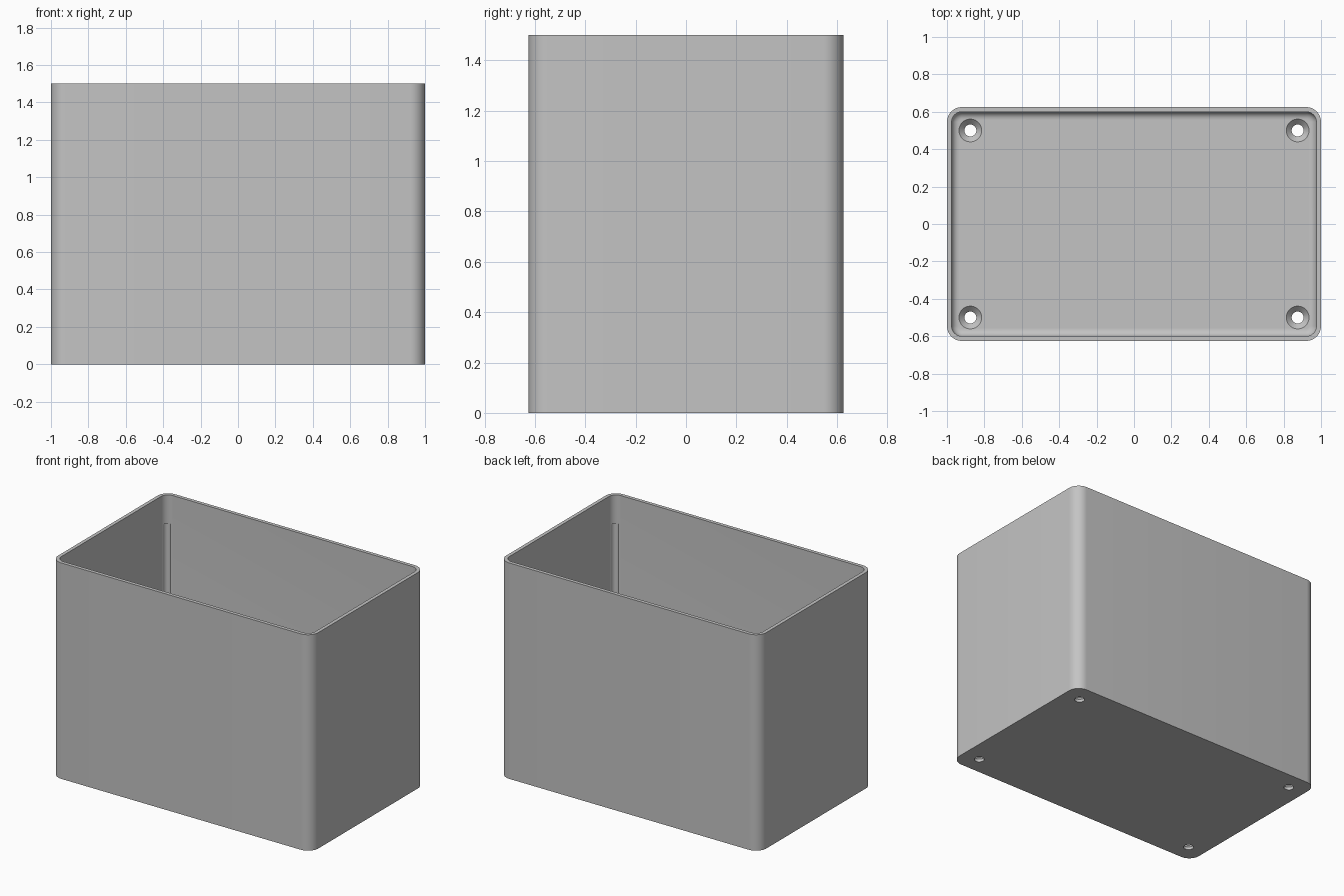
import bpy, bmesh, math

if "Cube" in bpy.data.objects:
    bpy.data.objects.remove(bpy.data.objects["Cube"], do_unlink=True)

HALF_X, HALF_Y, HEIGHT = 1.0, 0.625, 1.5
RADIUS, WALL, FLOOR, FILLET = 0.08, 0.025, 0.05, 0.04
CORNER_STEPS, FILLET_STEPS = 12, 8

grey = bpy.data.materials.new("plain grey")
grey.use_nodes = True
colour = (0.55, 0.55, 0.55, 1)
grey.diffuse_color = colour
grey.node_tree.nodes["Principled BSDF"].inputs["Base Color"].default_value = colour


def make_object(name, bm):
    bmesh.ops.recalc_face_normals(bm, faces=bm.faces)
    mesh = bpy.data.meshes.new(name)
    bm.to_mesh(mesh)
    bm.free()
    mesh.materials.append(grey)
    obj = bpy.data.objects.new(name, mesh)
    bpy.context.collection.objects.link(obj)
    return obj


def rounded_ring(bm, inset, z):
    """Rounded rectangle, moved inward by inset."""
    r, verts = RADIUS - inset, []
    for quarter, (sx, sy) in enumerate([(1, 1), (-1, 1), (-1, -1), (1, -1)]):
        for i in range(CORNER_STEPS + 1):
            a = (quarter + i / CORNER_STEPS) * math.pi / 2
            verts.append(bm.verts.new((sx * (HALF_X - RADIUS) + r * math.cos(a),
                                       sy * (HALF_Y - RADIUS) + r * math.sin(a), z)))
    return verts


def loft(bm, rings):
    """Closed skin through rings of equal length."""
    for low, high in zip(rings, rings[1:]):
        n = len(low)
        for i in range(n):
            j = (i + 1) % n
            bm.faces.new((low[i], low[j], high[j], high[i]))
    bm.faces.new(rings[0])
    bm.faces.new(rings[-1])


def circle_ring(bm, x, y, r, z, n=32):
    return [bm.verts.new((x + r * math.cos(t * math.tau / n),
                          y + r * math.sin(t * math.tau / n), z)) for t in range(n)]


# Open box: outside wall, rim, inside wall, rounded join to the floor
bm = bmesh.new()
profile = [(0, 0), (0, HEIGHT), (WALL, HEIGHT)]
for i in range(FILLET_STEPS + 1):
    a = i / FILLET_STEPS * math.pi / 2
    profile.append((WALL + FILLET * (1 - math.cos(a)), FLOOR + FILLET * (1 - math.sin(a))))
loft(bm, [rounded_ring(bm, inset, z) for inset, z in profile])
box = make_object("open_box", bm)

# Cutter for countersunk screw holes and shallow corner grooves
bm = bmesh.new()
for sx in (-1, 1):
    for sy in (-1, 1):
        hole = [(0.032, -0.1), (0.032, 0.02), (0.061, FLOOR), (0.061, 0.1)]
        loft(bm, [circle_ring(bm, sx * 0.875, sy * 0.5, r, z) for r, z in hole])
        loft(bm, [circle_ring(bm, sx * 0.948, sy * 0.573, 0.026, z) for z in (0.15, 1.3)])
cutter = make_object("hole_cutter", bm)

cut = box.modifiers.new("holes", 'BOOLEAN')
cut.operation, cut.solver, cut.object = 'DIFFERENCE', 'EXACT', cutter
bpy.context.view_layer.objects.active = box
box.select_set(True)
bpy.ops.object.modifier_apply(modifier=cut.name)
bpy.data.objects.remove(cutter, do_unlink=True)
bpy.ops.object.shade_smooth_by_angle(angle=math.radians(30))
